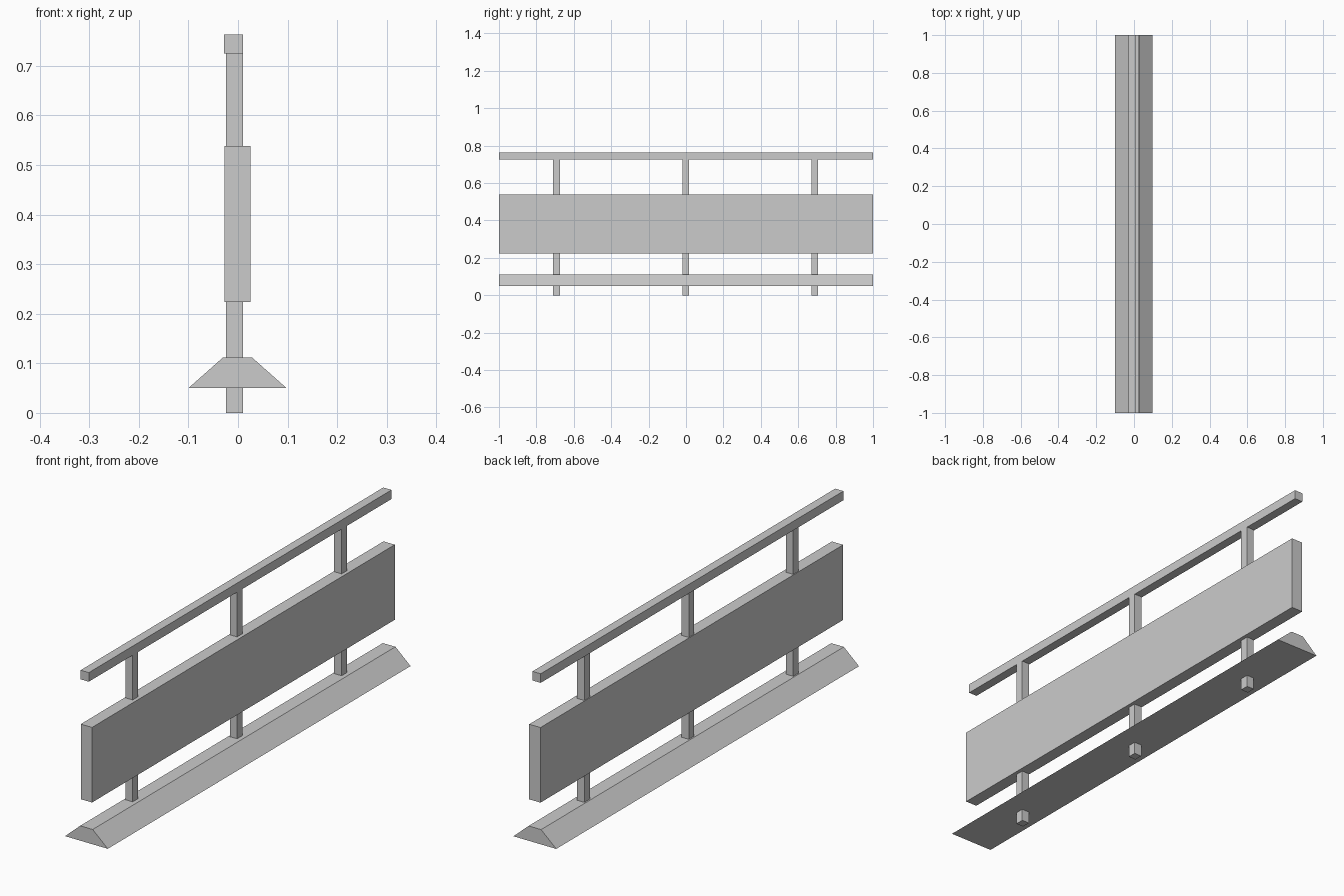
import bpy
import bmesh

if "Cube" in bpy.data.objects:
    bpy.data.objects.remove(bpy.data.objects["Cube"], do_unlink=True)

# Single light grey for the whole barrier
grey = bpy.data.materials.new("light_grey")
grey.use_nodes = True
COLOUR = (0.6, 0.6, 0.6, 1)
grey.diffuse_color = COLOUR
grey.node_tree.nodes["Principled BSDF"].inputs["Base Color"].default_value = COLOUR


def extrude_profile(name, profile, y0, y1):
    """Sweep a closed x-z outline along y into a solid."""
    bm = bmesh.new()
    face = bm.faces.new([bm.verts.new((x, y0, z)) for x, z in profile])
    result = bmesh.ops.extrude_face_region(bm, geom=[face])
    moved = [v for v in result["geom"] if isinstance(v, bmesh.types.BMVert)]
    bmesh.ops.translate(bm, verts=moved, vec=(0, y1 - y0, 0))
    if face.is_valid and len(bm.faces) < len(profile) + 2:
        bm.faces.new([v for v in bm.verts if v not in moved])
    bmesh.ops.recalc_face_normals(bm, faces=bm.faces)
    mesh = bpy.data.meshes.new(name)
    bm.to_mesh(mesh)
    bm.free()
    mesh.materials.append(grey)
    obj = bpy.data.objects.new(name, mesh)
    bpy.context.collection.objects.link(obj)
    return obj


def box(name, x0, x1, z0, z1, y0=-1, y1=1):
    return extrude_profile(name, [(x0, z0), (x1, z0), (x1, z1), (x0, z1)], y0, y1)


# Sloped kerb along the bottom
extrude_profile("kerb", [(-0.1, 0.05), (0.098, 0.05), (0.028, 0.112), (-0.03, 0.112)], -1, 1)

# Broad middle panel and slim top rail
box("middle_panel", -0.027, 0.025, 0.224, 0.538)
box("top_rail", -0.028, 0.01, 0.725, 0.763)

# Upright posts running through kerb and panel
for name, y in (("front", -0.692), ("middle", -0.002), ("back", 0.688)):
    box(name + "_post", -0.024, 0.01, 0, 0.725, y - 0.018, y + 0.018)
